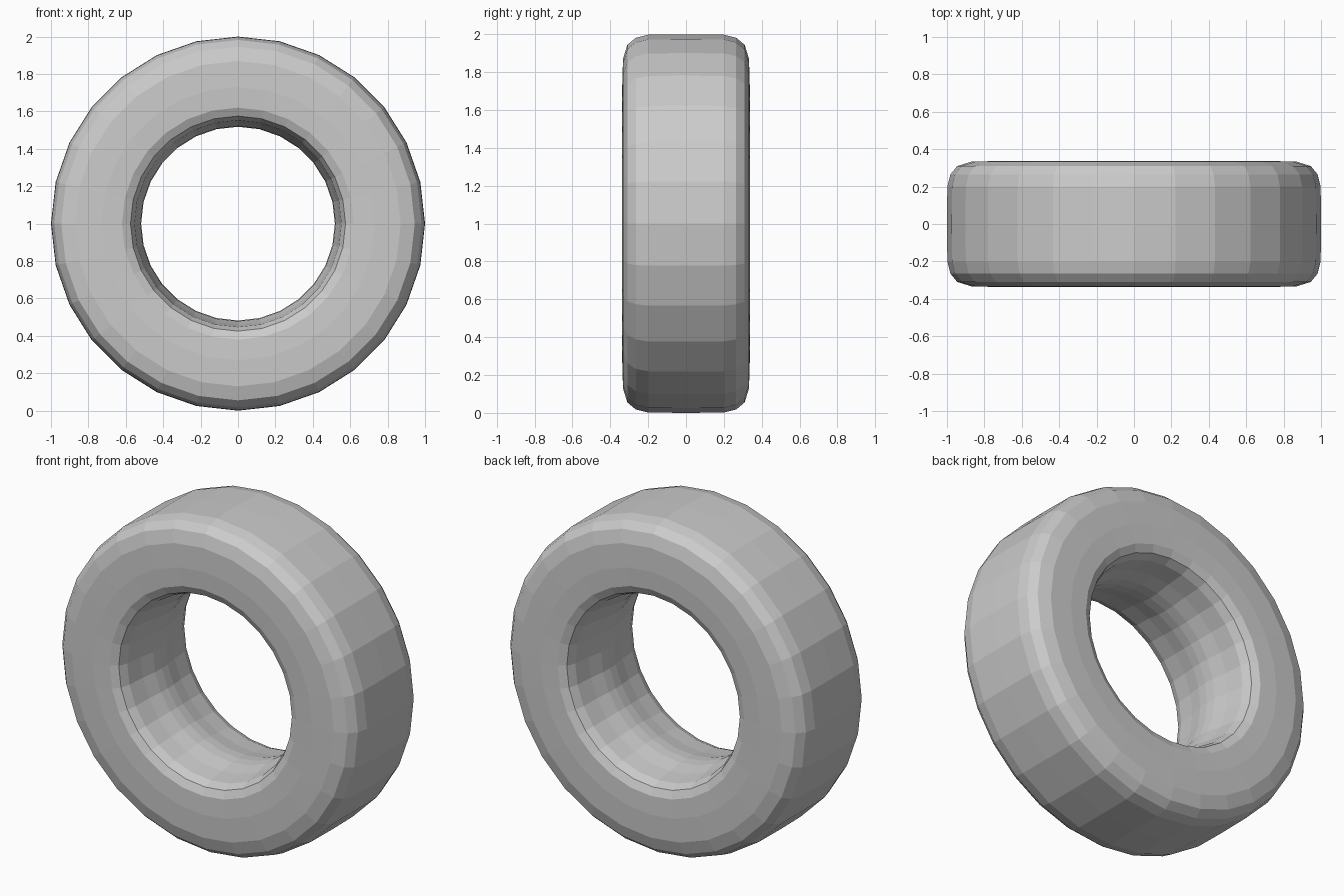
import bpy, bmesh
from math import sin, cos, pi

if "Cube" in bpy.data.objects:
    bpy.data.objects.remove(bpy.data.objects["Cube"])

SIDES = 28

# Half cross-section from the tread centre to the bore centre: (radius, y)
half = [(1.0, 0.0), (0.998, 0.2), (0.982, 0.265), (0.945, 0.31), (0.87, 0.333),
        (0.73, 0.337), (0.62, 0.332), (0.575, 0.31), (0.553, 0.26),
        (0.54, 0.15), (0.522, 0.06), (0.518, 0.0)]
# Mirror to the closed section
profile = half + [(r, -y) for r, y in reversed(half[1:-1])]

# Tyre: closed section swept round the y axis
bm = bmesh.new()
rings = []
for i in range(SIDES):
    a = 2 * pi * i / SIDES
    rings.append([bm.verts.new((r * sin(a), y, 1 + r * cos(a))) for r, y in profile])
n = len(profile)
for i in range(SIDES):
    p, q = rings[i], rings[(i + 1) % SIDES]
    for j in range(n):
        k = (j + 1) % n
        bm.faces.new((p[j], p[k], q[k], q[j]))
bmesh.ops.recalc_face_normals(bm, faces=bm.faces)

mesh = bpy.data.meshes.new("tyre")
bm.to_mesh(mesh)
bm.free()
tyre = bpy.data.objects.new("tyre", mesh)
bpy.context.collection.objects.link(tyre)
